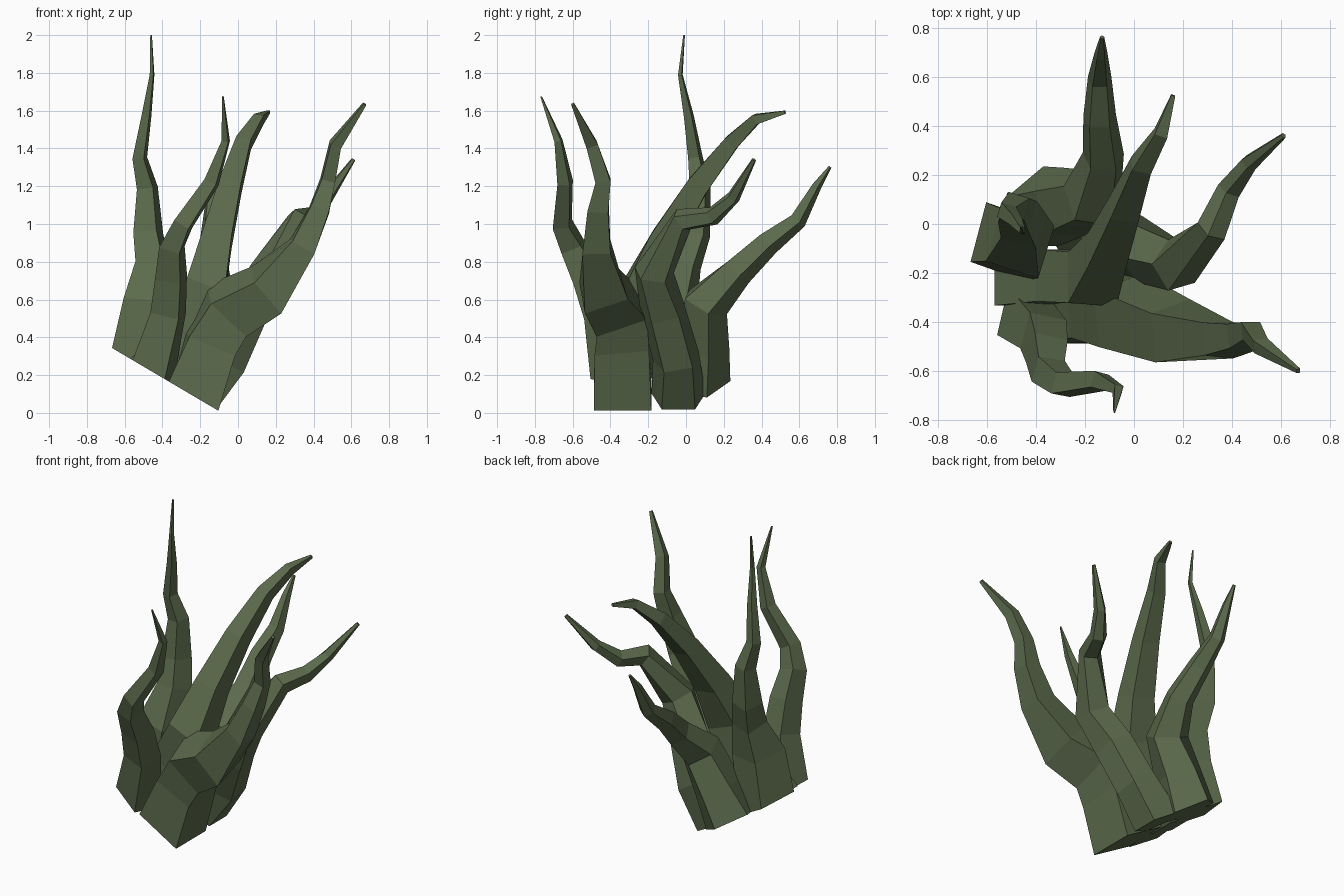
import bpy, bmesh, math
from mathutils import Vector

green = bpy.data.materials.new("dark moss green")
green.diffuse_color = (0.105, 0.145, 0.072, 1)

BASE_NORMAL = Vector((0.508, 0, 0.861))   # all roots end on one tilted plane


def tentacle(name, sides, phase, path, flat=1.0):
    """Tapered few-sided tube through (x, y, z, radius) points.
    flat pulls in the last corner above the root."""
    pts = [Vector(p[:3]) for p in path]
    bm = bmesh.new()
    rings = []
    for i, p in enumerate(pts):
        if i == 0:
            p.z = -0.05 - 0.59 * p.x
            t = BASE_NORMAL
        else:
            a = (p - pts[i - 1]).normalized()
            b = (pts[min(i + 1, len(pts) - 1)] - p).normalized()
            t = (a + b).normalized()
        u = Vector((1, 0, 0))
        u = (u - t * u.dot(t)).normalized()
        v = t.cross(u)
        ring = []
        for k in range(sides):
            ang = math.radians(phase) + 2 * math.pi * k / sides
            r = path[i][3] * (flat if k == sides - 1 and i > 0 else 1)
            ring.append(bm.verts.new(p + (u * math.cos(ang) + v * math.sin(ang)) * r))
        rings.append(ring)
    for lo, hi in zip(rings, rings[1:]):
        for k in range(sides):
            n = (k + 1) % sides
            bm.faces.new((lo[k], lo[n], hi[n], hi[k]))
    bm.faces.new(rings[0][::-1])
    bm.faces.new(rings[-1])
    bmesh.ops.recalc_face_normals(bm, faces=bm.faces)
    mesh = bpy.data.meshes.new(name)
    bm.to_mesh(mesh)
    bm.free()
    mesh.materials.append(green)
    bpy.context.collection.objects.link(bpy.data.objects.new(name, mesh))


# tall left tentacle
tentacle("tall_left_tentacle", 4, 28, [
    (-0.53, -0.07, 0, .18), (-0.465, -0.08, 0.58, .16), (-0.45, -0.01, 0.79, .105),
    (-0.475, 0.05, 0.95, .09), (-0.48, 0.075, 1.19, .063), (-0.52, 0.05, 1.35, .044),
    (-0.485, 0.015, 1.57, .03), (-0.455, -0.03, 1.79, .014), (-0.46, -0.01, 2.0, .005)])

# thin hooked tentacle at the front
tentacle("front_hooked_tentacle", 4, 30, [
    (-0.45, -0.38, 0, .145), (-0.37, -0.45, 0.53, .11), (-0.355, -0.52, 0.72, .098),
    (-0.35, -0.60, 0.88, .08), (-0.29, -0.655, 1.0, .063), (-0.14, -0.64, 1.22, .048),
    (-0.065, -0.675, 1.44, .026), (-0.08, -0.767, 1.675, .005)])

# centre tentacle sweeping to the back
tentacle("centre_tentacle", 4, 45, [
    (-0.48, -0.23, 0, .145), (-0.31, -0.21, 0.42, .15), (-0.17, -0.225, 0.66, .15),
    (-0.11, -0.11, 0.92, .11), (-0.04, 0.06, 1.2, .083), (0.03, 0.24, 1.43, .057),
    (0.11, 0.37, 1.555, .038), (0.16, 0.525, 1.592, .012)])

# thick right front tentacle, with one flattened corner
tentacle("thick_right_tentacle", 4, -45, [
    (-0.235, -0.335, 0, .215), (-0.15, -0.345, 0.37, .205), (-0.06, -0.37, 0.54, .20),
    (0.15, -0.45, 0.65, .17), (0.34, -0.475, 0.88, .105), (0.43, -0.465, 1.08, .078),
    (0.475, -0.44, 1.23, .057), (0.515, -0.5, 1.42, .045), (0.67, -0.6, 1.635, .013)], 0.8)

# right tentacle behind it
tentacle("right_back_tentacle", 5, -36, [
    (-0.22, -0.04, 0, .15), (-0.06, -0.05, 0.28, .13), (0.05, -0.12, 0.53, .125),
    (0.17, -0.17, 0.74, .11), (0.32, -0.02, 1.02, .068), (0.39, 0.14, 1.04, .052),
    (0.47, 0.25, 1.14, .037), (0.61, 0.36, 1.34, .012)])

# back tentacle
tentacle("back_tentacle", 5, 90, [
    (-0.37, 0.055, 0, .18), (-0.28, 0.08, 0.36, .15), (-0.17, 0.10, 0.58, .13),
    (-0.125, 0.27, 0.75, .088), (-0.14, 0.43, 0.90, .07), (-0.14, 0.59, 1.02, .05),
    (-0.135, 0.69, 1.2, .028), (-0.13, 0.762, 1.303, .009)])
